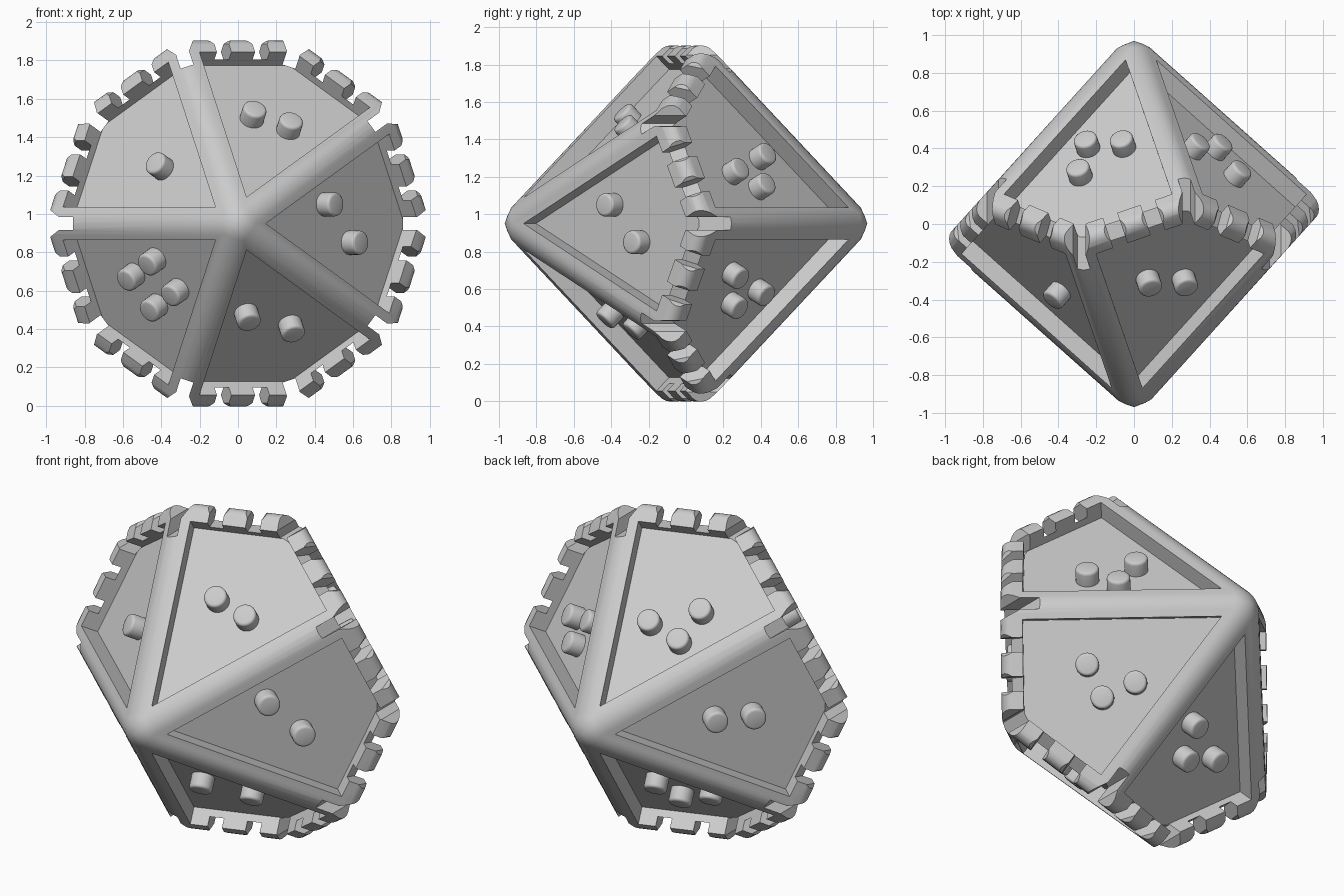
import bpy, bmesh, math
from mathutils import Vector

if "Cube" in bpy.data.objects:
    bpy.data.objects.remove(bpy.data.objects["Cube"])

ZC = 0.95                      # height of the centre
R = H = 1.03                   # sharp belt radius and apex distance
BELT = H * (1 - math.cos(math.pi / 5)) / (1 + math.cos(math.pi / 5))
DEPTH = 0.10                   # panel recess
RIB_INSET, BELT_INSET = 0.095, 0.12
PIP_R, PIP_H = 0.063, 0.09

grey = bpy.data.materials.new("light grey")
grey.diffuse_color = (0.6, 0.6, 0.6, 1)
grey.use_nodes = True
grey.node_tree.nodes["Principled BSDF"].inputs["Base Color"].default_value = grey.diffuse_color


def polar(r, deg, y):
    a = math.radians(deg)
    return Vector((r * math.cos(a), y, ZC + r * math.sin(a)))


def to_object(bm, name):
    bmesh.ops.recalc_face_normals(bm, faces=bm.faces)
    me = bpy.data.meshes.new(name)
    bm.to_mesh(me)
    bm.free()
    ob = bpy.data.objects.new(name, me)
    ob.data.materials.append(grey)
    bpy.context.collection.objects.link(ob)
    return ob


def add_prism(bm, pts, offset):
    a = [bm.verts.new(p) for p in pts]
    b = [bm.verts.new(p + offset) for p in pts]
    bm.faces.new(a)
    bm.faces.new(b[::-1])
    for i in range(len(a)):
        j = (i + 1) % len(a)
        bm.faces.new((a[i], b[i], b[j], a[j]))


def smooth(ob, deg):
    bpy.ops.object.select_all(action='DESELECT')
    bpy.context.view_layer.objects.active = ob
    ob.select_set(True)
    bpy.ops.object.shade_smooth_by_angle(angle=math.radians(deg))


# Ten kites: side -1 is the front half, +1 the back half
def kite(side, deg):
    return [Vector((0, side * H, ZC)), polar(R, deg - 36, side * BELT),
            polar(R, deg, -side * BELT), polar(R, deg + 36, side * BELT)]


def kite_normal(side, deg):
    k = kite(side, deg)
    n = (k[1] - k[0]).cross(k[3] - k[0]).normalized()
    return n if n.y * side > 0 else -n


kites = [(-1, 72 * i) for i in range(5)] + [(1, 36 + 72 * i) for i in range(5)]

# Body: ten-sided solid with rounded edges
bm = bmesh.new()
for s, d in kites:
    bm.faces.new([bm.verts.new(p) for p in kite(s, d)])
bmesh.ops.remove_doubles(bm, verts=bm.verts, dist=1e-4)
bmesh.ops.recalc_face_normals(bm, faces=bm.faces)
bmesh.ops.bevel(bm, geom=bm.edges[:] + bm.verts[:], offset=0.06, segments=4,
                profile=0.5, affect='EDGES')
body = to_object(bm, "die_body")

# Panel cutters: inset kites pushed in to the recess depth
bm = bmesh.new()
for s, d in kites:
    k, n = kite(s, d), kite_normal(s, d)
    mid = sum(k, Vector()) / 4
    widths = (RIB_INSET, BELT_INSET, BELT_INSET, RIB_INSET)
    pts = []
    for i in range(4):
        e0 = (k[i] - k[i - 1]).normalized()
        e1 = (k[(i + 1) % 4] - k[i]).normalized()
        sin = e0.cross(e1).length
        # move along both edges so each side is shifted by its own width
        pts.append(k[i] - e0 * (widths[i] / sin) + e1 * (widths[i - 1] / sin))
    add_prism(bm, [p - n * DEPTH for p in pts], n * (DEPTH + 0.08))
panels = to_object(bm, "panel_cutter")


# Belt cutters: notches with flared mouths that leave the cogs standing
def add_notch(bm, base, out, along, half, floor, flare, r1, length):
    across = out.cross(along).normalized()
    prof = [(-half, floor), (half, floor), (half, 0.935), (half + flare, r1),
            (half + flare, 1.1), (-half - flare, 1.1), (-half - flare, r1), (-half, 0.935)]
    pts = [base + along * u + out * r - across * length for u, r in prof]
    add_prism(bm, pts, across * 2 * length)


bm = bmesh.new()
for i in range(10):
    d = 36 * i
    side = 1 if i % 2 == 0 else -1
    v0, v1 = polar(R, d, side * BELT), polar(R, d + 36, -side * BELT)
    centre = Vector((0, 0, ZC))
    out = ((v0 + v1) / 2 - centre).normalized()
    along = (v1 - v0).normalized()
    for t in (-0.105, 0.105):                       # two gaps per belt edge
        add_notch(bm, centre + along * t, out, along, 0.04, 0.855, 0.03, 0.965, 0.22)
    radial = (polar(1, d, 0) - centre)              # one gap per belt corner
    tangent = radial.cross(Vector((0, 1, 0)))
    add_notch(bm, centre + Vector((0, side * BELT, 0)), radial, tangent,
              0.035, 0.86, 0.04, 0.985, 0.3)
gaps = to_object(bm, "gap_cutter")

for cutter in (panels, gaps):
    cutter.hide_render = True
    mod = body.modifiers.new("cut", 'BOOLEAN')
    mod.operation = 'DIFFERENCE'
    mod.solver = 'EXACT'
    mod.use_self = True
    mod.object = cutter
    bpy.context.view_layer.objects.active = body
    bpy.ops.object.modifier_apply(modifier=mod.name)
for cutter in (panels, gaps):
    bpy.data.objects.remove(cutter)
smooth(body, 30)

# Pips: (x, z) from the centre, per kite
pips = {
    (-1, 72): [(.08, .57), (.27, .51)],
    (-1, 0): [(.48, .10), (.61, -.10)],
    (-1, 288): [(.05, -.49), (.28, -.55)],
    (-1, 216): [(-.45, -.20), (-.56, -.28), (-.33, -.36), (-.44, -.44)],
    (-1, 144): [(-.41, .30)],
    (1, 36): [(.55, .28), (.33, .36), (.45, .20)],
    (1, 324): [(.55, -.28), (.33, -.37), (.44, -.44)],
    (1, 108): [(-.25, .41), (-.06, .47), (-.29, .54)],
    (1, 180): [(-.48, 0), (-.62, 0)],
    (1, 252): [(-.09, -.48), (-.15, -.60), (-.35, -.53)],
}
for (s, d), spots in pips.items():
    n = kite_normal(s, d)
    mid_plane = Vector((0, s * H, ZC)) - n * (DEPTH - PIP_H / 2 + 0.005)
    for x, z in spots:
        # slide along y onto the plane at half the pip's height
        p = Vector((x, 0, ZC + z))
        p.y = (mid_plane - p).dot(n) / n.y
        bm = bmesh.new()
        bmesh.ops.create_cone(bm, cap_ends=True, segments=28, radius1=PIP_R,
                              radius2=PIP_R, depth=PIP_H)
        top = [e for e in bm.edges if all(v.co.z > 0 for v in e.verts)]
        bmesh.ops.bevel(bm, geom=top, offset=0.016, segments=3, profile=0.5,
                        affect='EDGES')
        pip = to_object(bm, "pip")
        pip.rotation_mode = 'QUATERNION'
        pip.rotation_quaternion = n.to_track_quat('Z', 'Y')
        pip.location = p
        smooth(pip, 40)
